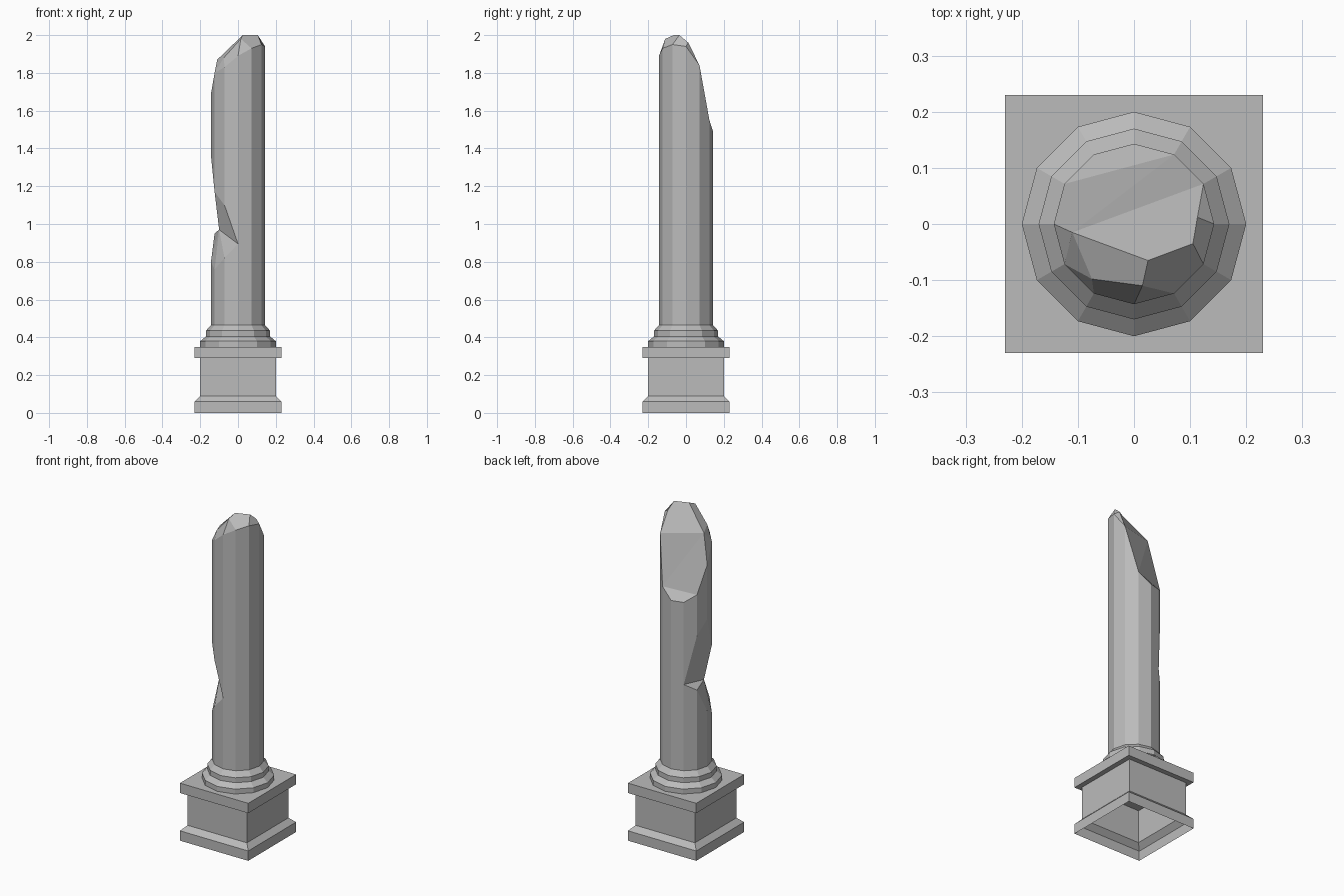
import bpy
import bmesh
from math import cos, sin, pi, sqrt

cube = bpy.data.objects.get("Cube")
if cube:
    bpy.data.objects.remove(cube, do_unlink=True)

# Weathered grey stone
stone = bpy.data.materials.new("grey_stone")
stone.use_nodes = True
colour = (0.5, 0.5, 0.5, 1)
stone.diffuse_color = colour
stone.node_tree.nodes["Principled BSDF"].inputs["Base Color"].default_value = colour


def finish(name, bm):
    bmesh.ops.recalc_face_normals(bm, faces=bm.faces)
    mesh = bpy.data.meshes.new(name)
    bm.to_mesh(mesh)
    bm.free()
    mesh.materials.append(stone)
    obj = bpy.data.objects.new(name, mesh)
    bpy.context.collection.objects.link(obj)
    return obj


def ring_point(i, radius, sides, phase=0):
    a = 2 * pi * i / sides + phase
    return radius * cos(a), radius * sin(a)


def turned(name, profile, sides, phase=0, cap_top=False, cap_bottom=False):
    """Sweep a (radius, height) profile round the z axis with flat sides."""
    bm = bmesh.new()
    rings = [[bm.verts.new((*ring_point(i, r, sides, phase), z)) for i in range(sides)]
             for r, z in profile]
    for a, b in zip(rings, rings[1:]):
        for i in range(sides):
            j = (i + 1) % sides
            bm.faces.new((a[i], a[j], b[j], b[i]))
    if cap_top:
        bm.faces.new(rings[-1])
    if cap_bottom:
        bm.faces.new(rings[0][::-1])
    return finish(name, bm)


def square(name, profile, **caps):
    return turned(name, [(w * sqrt(2), z) for w, z in profile], 4, pi / 4, **caps)


# Pedestal: hollow block with a flared foot, and a slab on top
square("pedestal_block", [(.23, 0), (.23, .06), (.2, .09), (.2, .29)])
square("pedestal_slab", [(.23, .29), (.23, .35)], cap_top=True, cap_bottom=True)

# Stepped round moulding under the shaft
SIDES, RADIUS, FOOT = 12, .143, .465
turned("base_moulding", [(.2, .35), (.2, .38), (.17, .405), (.17, .435), (RADIUS, FOOT)], SIDES)

# Broken shaft: corner heights of the snapped top and of the chipped notch
top_z = [1.94, 1.84, 1.55, 1.49, 1.49, 1.53, 1.69, 1.80, 1.83, 1.89, 1.93, 1.95]
FIRST, LAST = 4, 9
notch_low = [.99, .95, .80, .76, .82, .895]
notch_high = [.99, 1.28, 1.36, 1.17, 1.10, .895]

bm = bmesh.new()


def corner(i, z):
    return bm.verts.new((*ring_point(i, RADIUS, SIDES), z))


foot = [corner(i, FOOT) for i in range(SIDES)]
top = [corner(i, z) for i, z in enumerate(top_z)]
low = {FIRST + k: corner(FIRST + k, z) for k, z in enumerate(notch_low)}
high = {FIRST + k: low[FIRST + k] if z == notch_low[k] else corner(FIRST + k, z)
        for k, z in enumerate(notch_high)}
valley = bm.verts.new((-.10, -.03, .97))

# Shaft sides, split above and below the notch
for i in range(SIDES):
    j = (i + 1) % SIDES
    if FIRST <= i < LAST:
        bm.faces.new((foot[i], foot[j], low[j], low[i]))
        bm.faces.new((high[i], high[j], top[j], top[i]))
        bm.faces.new((low[i], low[j], valley))
        bm.faces.new((valley, high[j], high[i]))
    else:
        face = [foot[i], foot[j], top[j], top[i]]
        if j == FIRST:
            face.insert(2, low[j])
        if i == LAST:
            face.append(low[i])
        bm.faces.new(face)

# Facets of the snapped top
left = bm.verts.new((-.11, -.015, 1.87))
peak = bm.verts.new((.025, -.065, 2))
peak_right = bm.verts.new((.105, -.035, 2))
right = bm.verts.new((.113, .012, 1.96))
front = bm.verts.new((.015, -.11, 1.98))
front_left = bm.verts.new((-.075, -.098, 1.88))
t = top
for face in (
    (left, peak, peak_right, right, t[1]),
    (peak_right, t[11], t[0], right),
    (right, t[0], t[1]),
    (left, t[1], t[2]),
    (left, t[2], t[5], t[6]),
    (t[2], t[3], t[4], t[5]),
    (left, t[6], t[7]),
    (left, t[7], front_left),
    (front_left, t[7], t[8]),
    (front_left, t[8], t[9], front),
    (left, front_left, front, peak),
    (front, t[9], t[10]),
    (front, t[10], t[11], peak_right, peak),
):
    bm.faces.new(face)
finish("broken_shaft", bm)
